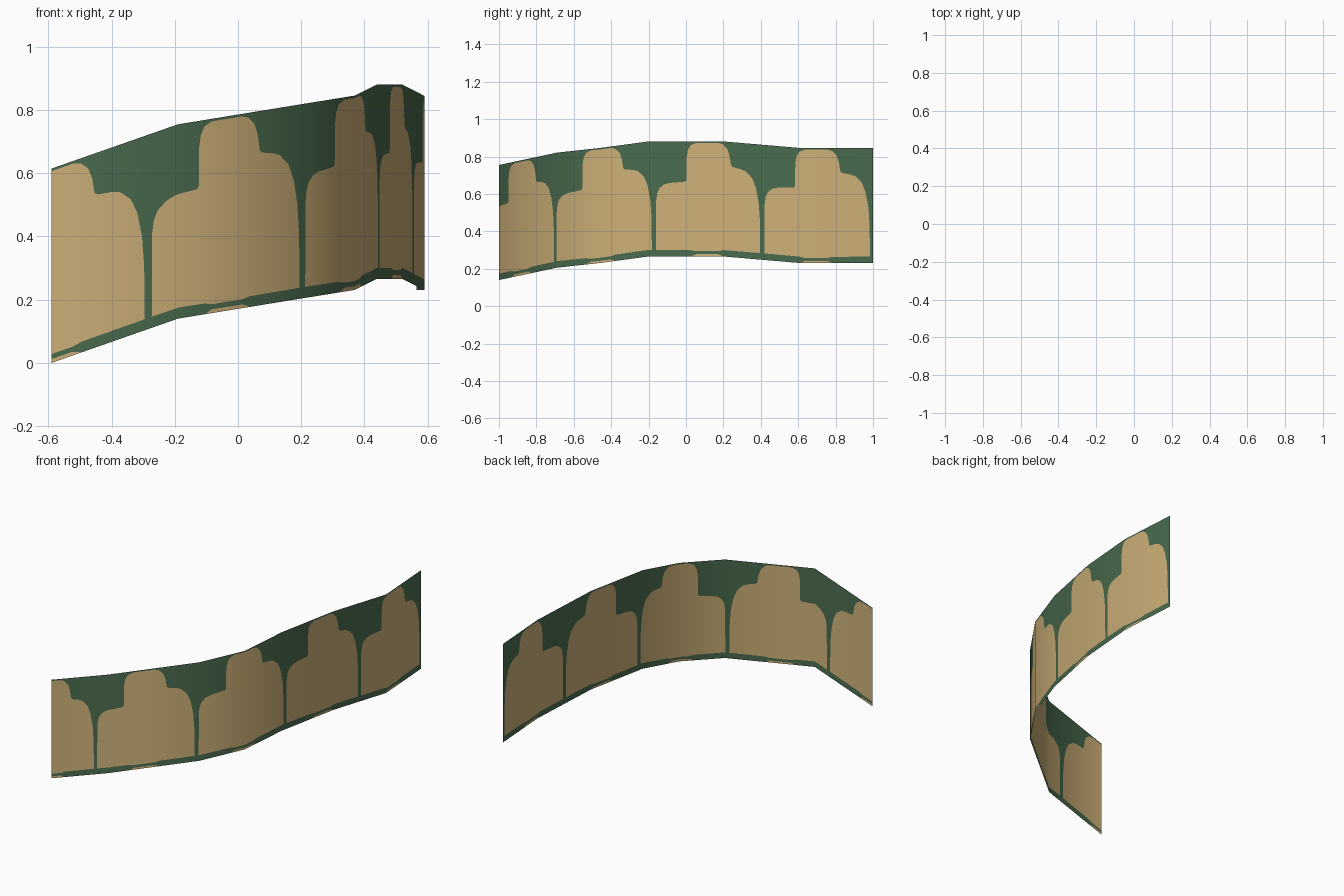
import bpy
from mathutils import Vector

if "Cube" in bpy.data.objects:
    bpy.data.objects.remove(bpy.data.objects["Cube"])

# Plan path of the ribbon's lower edge and its constant height
PATH = [Vector(p) for p in (
    (-0.59, -1.0, 0.0), (-0.19, -1.0, 0.14), (0.215, -0.69, 0.206), (0.37, -0.46, 0.231),
    (0.44, -0.2, 0.266), (0.52, 0.2, 0.266), (0.59, 0.62, 0.23), (0.565, 1.0, 0.23))]
HEIGHT = 0.615
TILE = 0.59

# Upper outline of one stepped panel: (distance along tile, height)
TOP = [(0, .035), (.011, .035), (.012, .30), (.018, .34), (.03, .365), (.055, .385), (.085, .393),
       (.17, .40), (.177, .41), (.178, .53), (.185, .57), (.20, .595), (.23, .607), (.35, .607),
       (.375, .60), (.40, .575), (.412, .54), (.42, .49), (.43, .482), (.47, .475), (.50, .465),
       (.535, .43), (.555, .38), (.57, .30), (.577, .20), (.578, .035), (.59, .035)]
LOW = [(0, .035), (.20, .034), (.23, .028), (.35, .028), (.38, .034), (.59, .035)]
SLIVER = [(0, 0), (.20, 0), (.23, .012), (.35, .012), (.38, 0), (.59, 0)]


def lerp_table(table, x):
    for (a, u), (b, v) in zip(table, table[1:]):
        if x <= b:
            return u + (v - u) * max(0, x - a) / (b - a)
    return table[-1][1]


# Plan arc length and smoothed normals at the path corners
dirs = [(b - a).xy.to_3d().normalized() for a, b in zip(PATH, PATH[1:])]
side = [Vector((d.y, -d.x, 0)) for d in dirs]
corner_n = [side[0]] + [(a + b).normalized() for a, b in zip(side, side[1:])] + [side[-1]]
arc = [0.0]
for a, b in zip(PATH, PATH[1:]):
    arc.append(arc[-1] + (b - a).xy.length)
LENGTH = arc[-1]
START = LENGTH - 0.005 - 5 * TILE


def on_path(s):
    for i in range(len(PATH) - 1):
        if s <= arc[i + 1] or i == len(PATH) - 2:
            t = (s - arc[i]) / (arc[i + 1] - arc[i])
            return PATH[i].lerp(PATH[i + 1], t), corner_n[i].lerp(corner_n[i + 1], t).normalized()


# Column positions: outline points of every tile plus the path corners
cuts = set(round(a, 5) for a in arc)
for k in range(6):
    for table in (TOP, SLIVER):
        cuts.update(round(START + k * TILE + p, 5) for p, _ in table)
cuts = sorted(s for s in cuts if 0 <= s <= LENGTH + 1e-4)

verts, normals, faces, mats = [], [], [], []
for s in cuts:
    base, n = on_path(s)
    p = (s - START) % TILE
    for h in (0, lerp_table(SLIVER, p), lerp_table(LOW, p), lerp_table(TOP, p), HEIGHT):
        verts.append(base + Vector((0, 0, h)))
        normals.append(n)

# Bands from the floor up: tan sliver, green joint, tan panel, green backing
for c in range(len(cuts) - 1):
    for r in range(4):
        a, b = c * 5 + r, c * 5 + 5 + r
        quad = [a, b, b + 1, a + 1]
        if (verts[b + 1] - verts[b]).z < 1e-5:
            quad.remove(b + 1)
        if (verts[a + 1] - verts[a]).z < 1e-5:
            quad.remove(a + 1)
        if len(quad) > 2:
            faces.append(quad)
            mats.append((r + 1) % 2)

mesh = bpy.data.meshes.new("curved_wall")
mesh.from_pydata(verts, [], faces)
for name, colour in (("dark green", (0.069, 0.147, 0.076, 1)), ("tan", (0.61, 0.434, 0.188, 1))):
    m = bpy.data.materials.new(name)
    m.diffuse_color = colour
    m.use_nodes = True
    m.node_tree.nodes["Principled BSDF"].inputs["Base Color"].default_value = m.diffuse_color
    mesh.materials.append(m)
for poly, mi in zip(mesh.polygons, mats):
    poly.material_index = mi
    poly.use_smooth = True
mesh.normals_split_custom_set_from_vertices(normals)
wall = bpy.data.objects.new("curved_wall", mesh)
bpy.context.collection.objects.link(wall)
